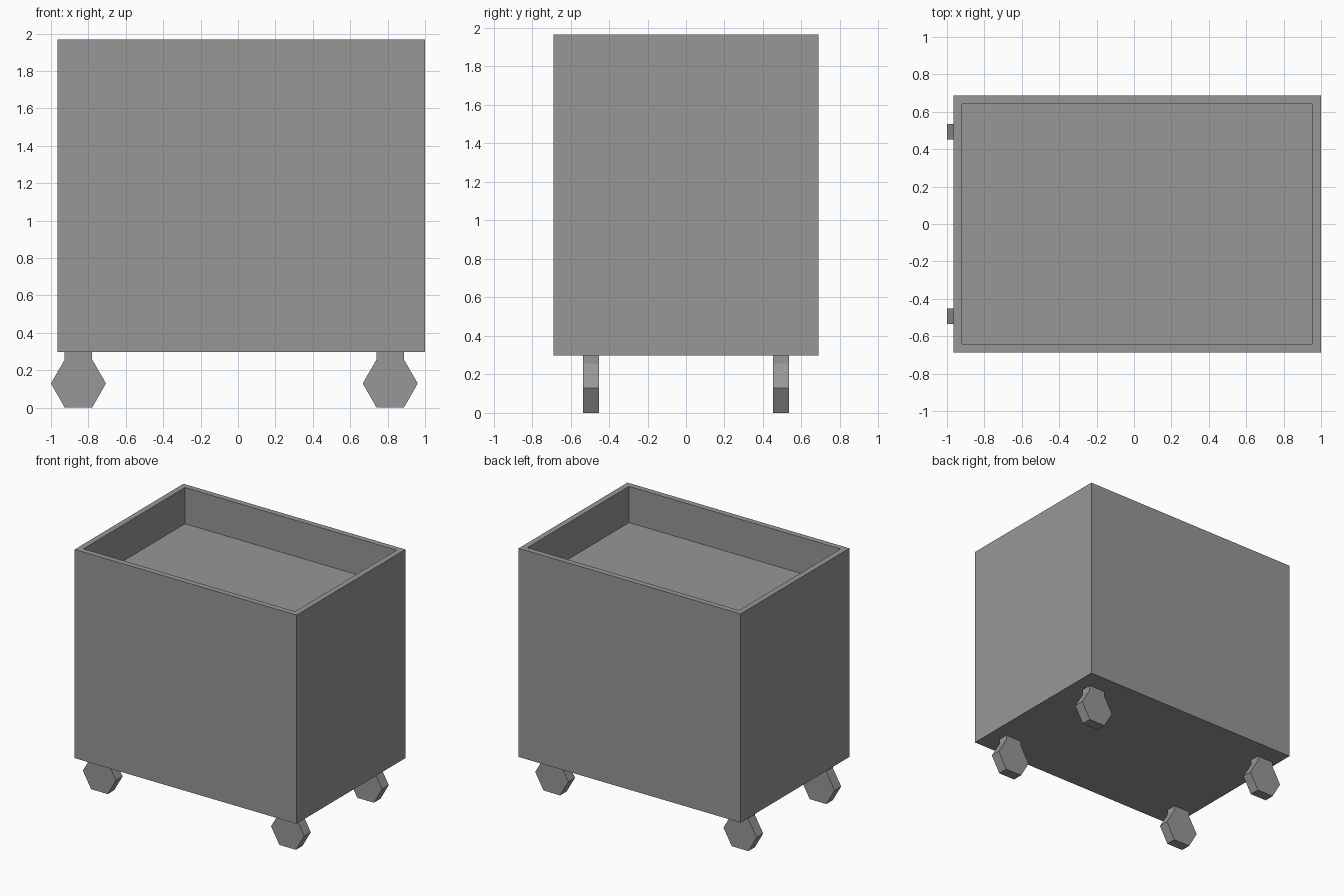
import bpy, bmesh, math

if "Cube" in bpy.data.objects:
    bpy.data.objects.remove(bpy.data.objects["Cube"])

grey = bpy.data.materials.new("plain grey")
grey.diffuse_color = (0.31, 0.31, 0.31, 1)
grey.use_nodes = True
grey.node_tree.nodes["Principled BSDF"].inputs["Base Color"].default_value = grey.diffuse_color


def finish(bm, name):
    bmesh.ops.recalc_face_normals(bm, faces=bm.faces)
    mesh = bpy.data.meshes.new(name)
    bm.to_mesh(mesh)
    bm.free()
    mesh.materials.append(grey)
    ob = bpy.data.objects.new(name, mesh)
    bpy.context.collection.objects.link(ob)
    return ob


# Bin body: a box whose top is inset into a rim and sunk to a shallow tray
X0, X1, Y, Z0, Z1 = -0.965, 1.0, 0.688, 0.297, 1.967
RIM, DEPTH = 0.065, 0.29
bm = bmesh.new()
bmesh.ops.create_cube(bm, size=1)
for v in bm.verts:
    v.co.x = X0 if v.co.x < 0 else X1
    v.co.y = math.copysign(Y, v.co.y)
    v.co.z = Z0 if v.co.z < 0 else Z1
bm.normal_update()
top = max(bm.faces, key=lambda f: f.calc_center_median().z)
bmesh.ops.inset_region(bm, faces=[top], thickness=RIM)
floor = bmesh.ops.extrude_face_region(bm, geom=[top])
bmesh.ops.translate(bm, vec=(0, 0, -DEPTH),
                    verts=[g for g in floor["geom"] if isinstance(g, bmesh.types.BMVert)])
if top.is_valid:
    bmesh.ops.delete(bm, geom=[top], context='FACES_ONLY')
finish(bm, "bin_body")


# Casters: a hexagonal wheel and its stem drawn as one profile, given thickness
def caster(name, cx, cy, r=0.147, thick=0.083):
    h = r * math.sin(math.pi / 3)
    cz = h + 0.002
    profile = [(-r / 2, 0.0), (r / 2, 0.0), (r, cz), (r / 2, cz + h),
               (r / 2, Z0), (-r / 2, Z0), (-r / 2, cz + h), (-r, cz)]
    bm = bmesh.new()
    face = bm.faces.new([bm.verts.new((cx + x, cy - thick / 2, z)) for x, z in profile])
    ext = bmesh.ops.extrude_face_region(bm, geom=[face])
    bmesh.ops.translate(bm, vec=(0, thick, 0),
                        verts=[g for g in ext["geom"] if isinstance(g, bmesh.types.BMVert)])
    # extrusion may drop the starting face, so close any open end
    bmesh.ops.holes_fill(bm, edges=[e for e in bm.edges if e.is_boundary])
    finish(bm, name)


for x, side in ((-0.853, "left"), (0.814, "right")):
    for y, end in ((-0.493, "front"), (0.493, "back")):
        caster(f"{end}_{side}_caster", x, y)
